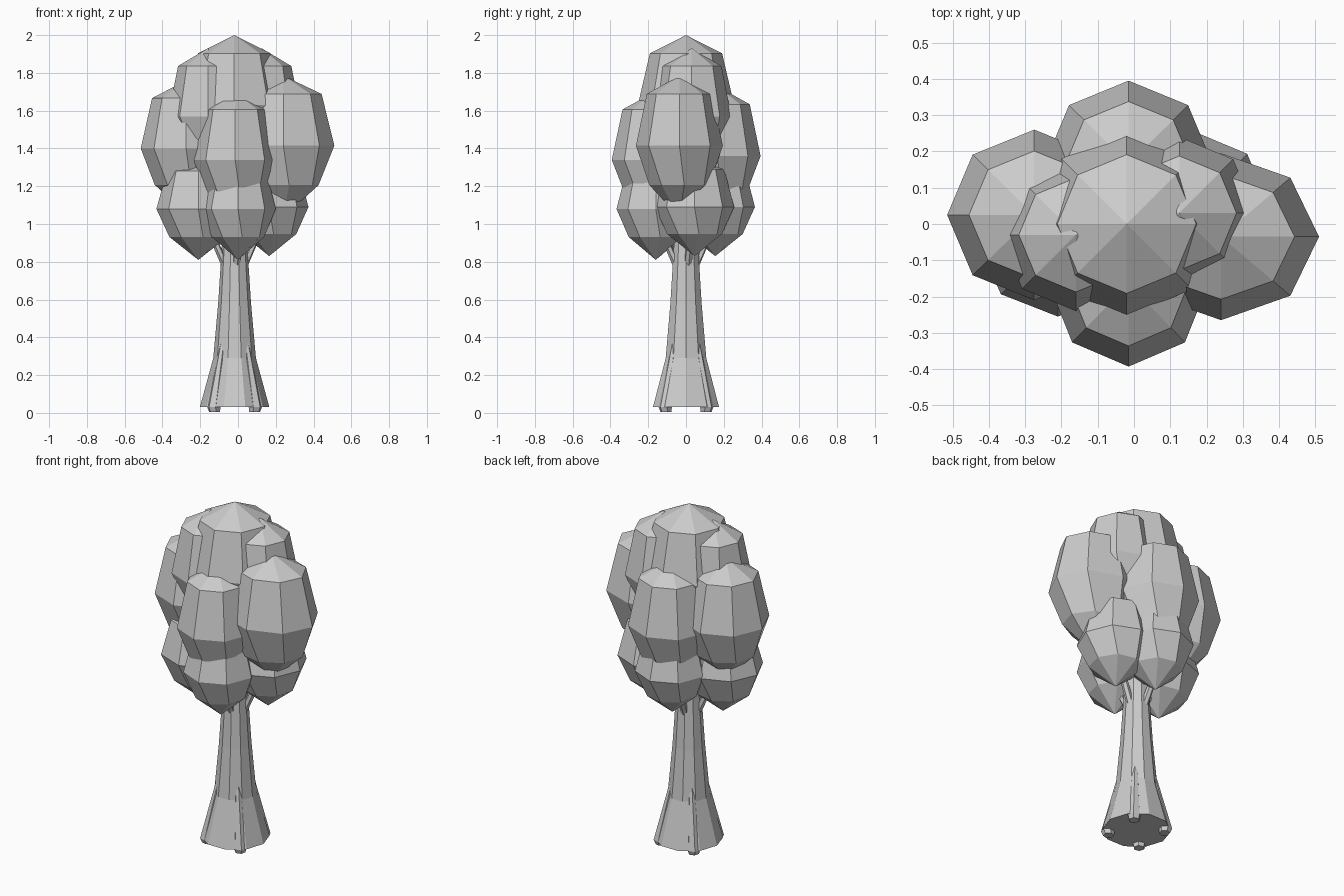
import bpy, bmesh
from math import sin, cos, pi
from mathutils import Vector

if "Cube" in bpy.data.objects:
    bpy.data.objects.remove(bpy.data.objects["Cube"])


def finish(bm, name):
    bmesh.ops.recalc_face_normals(bm, faces=bm.faces)
    mesh = bpy.data.meshes.new(name)
    bm.to_mesh(mesh)
    bm.free()
    ob = bpy.data.objects.new(name, mesh)
    bpy.context.collection.objects.link(ob)
    return ob


def loft(name, rings, sides):
    """Flat-faced loft; each ring is (centre, rx, ry, turn). Zero radius makes a tip."""
    bm = bmesh.new()
    loops = []
    for c, rx, ry, turn in rings:
        c = Vector(c)
        if rx == 0:
            loops.append([bm.verts.new(c)])
            continue
        angles = [2 * pi * i / sides + turn for i in range(sides)]
        loops.append([bm.verts.new(c + Vector((rx * cos(a), ry * sin(a), 0))) for a in angles])
    for lo, hi in zip(loops, loops[1:]):
        for i in range(sides):
            j = (i + 1) % sides
            if len(lo) == 1:
                bm.faces.new((lo[0], hi[j], hi[i]))
            elif len(hi) == 1:
                bm.faces.new((lo[i], lo[j], hi[0]))
            else:
                bm.faces.new((lo[i], lo[j], hi[j], hi[i]))
    for loop in (loops[0], loops[-1]):
        if len(loop) > 2:
            bm.faces.new(loop)
    return finish(bm, name)


def leaf_clump(name, x, y, z, rx, ry, up, down):
    """Eight-sided clump: domed top, slightly twisted underside."""
    loft(name, [
        ((x, y, z - down), 0, 0, 0),
        ((x, y, z - down * 0.55), rx * 0.7, ry * 0.7, 0.16),
        ((x, y, z), rx, ry, 0),
        ((x, y, z + up * 0.74), rx * 0.75, ry * 0.75, 0),
        ((x, y, z + up), 0, 0, 0)], 8)


# Trunk with flared foot
cx = -0.018
trunk = [(0.03, 0.184), (0.29, 0.113), (0.58, 0.087), (0.86, 0.069), (1.25, 0.05)]
loft("trunk", [((cx, 0, z), r, r, 0) for z, r in trunk], 10)

# Roots on the four diagonals
for k in range(4):
    a = pi / 4 + k * pi / 2
    d = Vector((cos(a), sin(a), 0))
    o = Vector((cx, 0, 0))
    loft(f"root_{k + 1}", [
        (o + d * 0.150 + Vector((0, 0, 0.005)), 0.03, 0.03, a),
        (o + d * 0.155 + Vector((0, 0, 0.03)), 0.036, 0.036, a),
        (o + d * 0.085 + Vector((0, 0, 0.38)), 0.014, 0.014, a)], 6)

# Short branches reaching into the lower clumps
for k in range(4):
    a = k * pi / 2 + 0.2
    d = Vector((cos(a), sin(a), 0))
    o = Vector((cx, 0, 0))
    loft(f"branch_{k + 1}", [
        (o + d * 0.05 + Vector((0, 0, 0.78)), 0.022, 0.022, a),
        (o + d * 0.15 + Vector((0, 0, 1.0)), 0.018, 0.018, a)], 6)

# Foliage: x, y, equator z, radii, height above, depth below
clumps = {
    "leaves_top": (-0.02, 0, 1.63, 0.255, 0.255, 0.37, 0.34),
    "leaves_upper_left": (-0.16, -0.03, 1.57, 0.21, 0.21, 0.36, 0.30),
    "leaves_upper_right": (0.125, 0.03, 1.57, 0.21, 0.21, 0.36, 0.30),
    "leaves_middle_left": (-0.275, 0.025, 1.40, 0.24, 0.235, 0.36, 0.35),
    "leaves_middle_right": (0.24, -0.035, 1.415, 0.27, 0.23, 0.37, 0.38),
    "leaves_middle_front": (-0.015, -0.165, 1.34, 0.22, 0.228, 0.36, 0.33),
    "leaves_middle_back": (-0.015, 0.165, 1.36, 0.232, 0.23, 0.37, 0.34),
    "leaves_lower_left": (-0.21, -0.045, 1.08, 0.222, 0.21, 0.27, 0.27),
    "leaves_lower_right": (0.165, 0.045, 1.09, 0.208, 0.21, 0.27, 0.26),
    "leaves_lower_front": (0.0, -0.16, 1.08, 0.20, 0.208, 0.27, 0.27),
    "leaves_lower_back": (-0.02, 0.155, 1.09, 0.20, 0.21, 0.27, 0.26),
}
for name, spec in clumps.items():
    leaf_clump(name, *spec)
